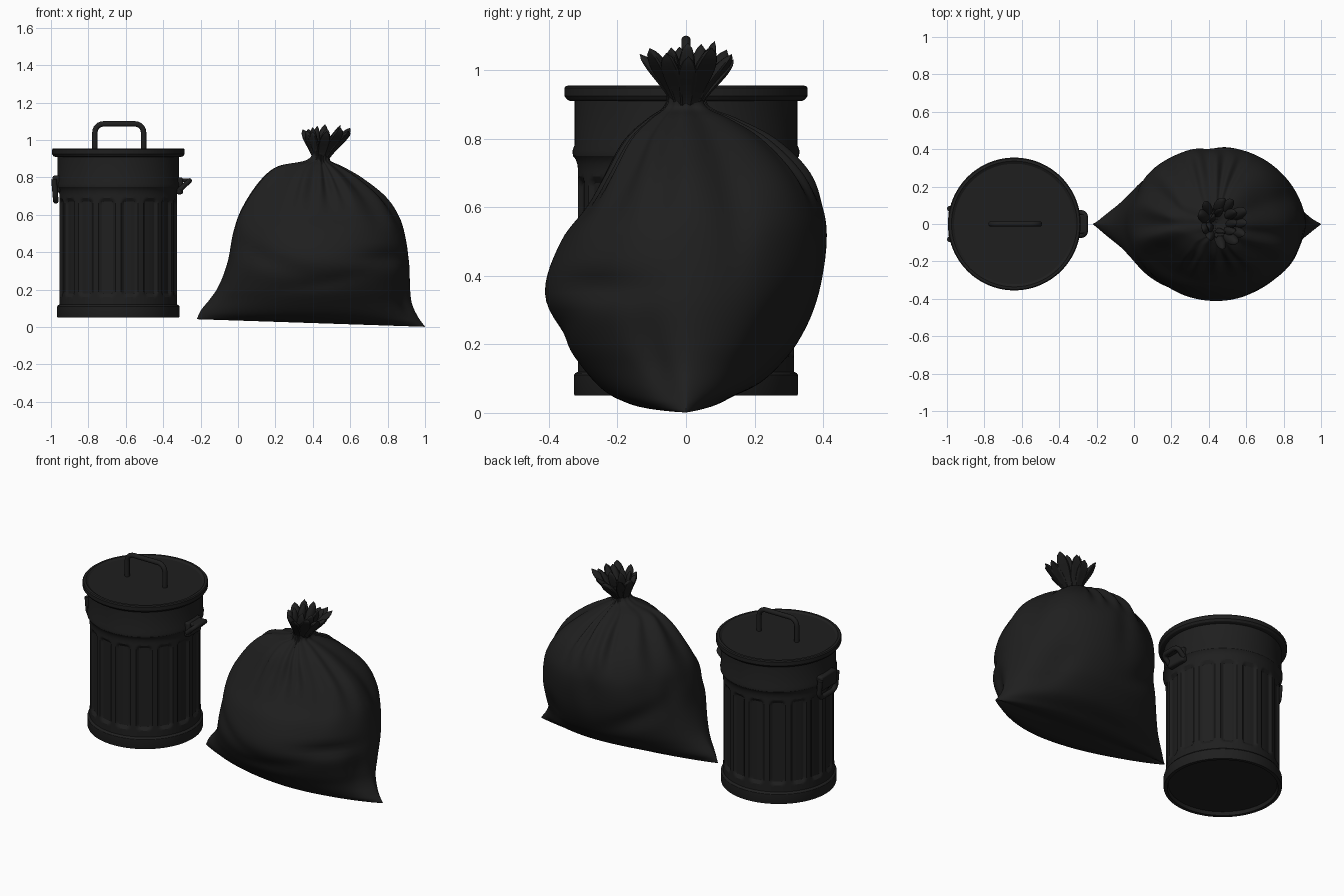
import bpy, bmesh, math, random
from mathutils import Vector

if "Cube" in bpy.data.objects:
    bpy.data.objects.remove(bpy.data.objects["Cube"])

random.seed(4)
TAU = 2 * math.pi


def material(name, v):
    m = bpy.data.materials.new(name)
    m.diffuse_color = (v, v, v, 1)
    m.use_nodes = True
    m.node_tree.nodes["Principled BSDF"].inputs["Base Color"].default_value = m.diffuse_color
    return m


BLACK = material("charcoal black", 0.0135)


def finish(ob, angle=35):
    ob.data.materials.clear()
    ob.data.materials.append(BLACK)
    bpy.ops.object.select_all(action='DESELECT')
    ob.select_set(True)
    bpy.context.view_layer.objects.active = ob
    bpy.ops.object.shade_smooth_by_angle(angle=math.radians(angle))


def loft(name, rings, angle=35):
    """Skin a stack of closed rings; collapsed rings merge into poles or seams."""
    bm = bmesh.new()
    rows = [[bm.verts.new(p) for p in r] for r in rings]
    n = len(rows[0])
    for a, b in zip(rows, rows[1:]):
        for i in range(n):
            j = (i + 1) % n
            bm.faces.new((a[i], a[j], b[j], b[i]))
    bmesh.ops.remove_doubles(bm, verts=bm.verts, dist=1e-5)
    bmesh.ops.recalc_face_normals(bm, faces=bm.faces)
    me = bpy.data.meshes.new(name)
    bm.to_mesh(me)
    bm.free()
    ob = bpy.data.objects.new(name, me)
    bpy.context.collection.objects.link(ob)
    finish(ob, angle)
    return ob


def tube(name, pts, radius):
    cu = bpy.data.curves.new(name, 'CURVE')
    cu.dimensions = '3D'
    cu.bevel_depth = radius
    cu.bevel_resolution = 3
    cu.use_fill_caps = True
    sp = cu.splines.new('POLY')
    sp.points.add(len(pts) - 1)
    for p, q in zip(sp.points, pts):
        p.co = (*q, 1)
    ob = bpy.data.objects.new(name, cu)
    bpy.context.collection.objects.link(ob)
    bpy.ops.object.select_all(action='DESELECT')
    ob.select_set(True)
    bpy.context.view_layer.objects.active = ob
    bpy.ops.object.convert(target='MESH')
    finish(bpy.context.object, 50)


def u_path(a, b, out, r):
    """U-shaped path from a to b, reaching along out, with rounded corners."""
    a, b, out = Vector(a), Vector(b), Vector(out)
    d, o = (b - a).normalized(), out.normalized()
    turn = [k / 6 * math.pi / 2 for k in range(7)]
    first = [a + out + d * r * (1 - math.cos(t)) - o * r * (1 - math.sin(t)) for t in turn]
    last = [b + out - d * r * (1 - math.cos(t)) - o * r * (1 - math.sin(t)) for t in turn[::-1]]
    return [a] + first + last + [b]


def box(name, centre, size, bevel):
    bpy.ops.mesh.primitive_cube_add(size=1, location=centre)
    ob = bpy.context.object
    ob.name = name
    ob.scale = size
    bpy.ops.object.transform_apply(location=False, rotation=False, scale=True)
    m = ob.modifiers.new("bevel", 'BEVEL')
    m.width, m.segments = bevel, 2
    finish(ob)


def smooth(a, b, v):
    t = min(1, max(0, (v - a) / (b - a)))
    return t * t * (3 - 2 * t)


# ---------- metal bin ----------
CX, SLOTS = -0.64, 16


def turned(name, profile, seg, dent=None):
    rings = []
    for r, z in profile:
        ring = []
        for i in range(seg):
            t = TAU * i / seg
            q = r - (dent(t, z) if dent and r > 0.308 else 0)
            ring.append((CX + q * math.cos(t), q * math.sin(t), z))
        rings.append(ring)
    loft(name, rings, 30)


def slot_dent(t, z):
    # pressed vertical slots with rounded ends
    if not 0.13 < z < 0.71:
        return 0
    u = abs((t / TAU * SLOTS) % 1 - 0.5) * TAU * 0.315 / SLOTS
    d = math.hypot(max(u - 0.02, 0), max(abs(z - 0.425) - 0.235, 0))
    return 0.013 * (1 - smooth(0.013, 0.027, d))


body = [(0, 0.07), (0.3, 0.07), (0.306, 0.05), (0.325, 0.05), (0.327, 0.056),
        (0.327, 0.11), (0.323, 0.116), (0.315, 0.12)]
body += [(0.315, 0.13 + 0.58 * k / 58) for k in range(59)]
body += [(0.317, 0.725), (0.322, 0.74), (0.33, 0.75), (0.331, 0.765), (0.325, 0.782),
         (0.325, 0.93), (0, 0.93)]
turned("bin_body", body, SLOTS * 16, slot_dent)
turned("bin_lid", [(0, 0.91), (0.338, 0.91), (0.347, 0.914), (0.355, 0.925), (0.355, 0.948),
                   (0.35, 0.954), (0.336, 0.955), (0.33, 0.951), (0.322, 0.946), (0, 0.946)], 96)
tube("lid_handle", u_path((CX - 0.125, 0, 0.94), (CX + 0.135, 0, 0.94), (0, 0, 0.146), 0.045), 0.0145)

# side handles: right one lifted, left one hanging
box("right_bracket", (-0.312, 0, 0.755), (0.035, 0.13, 0.09), 0.01)
tube("right_handle", u_path((-0.31, -0.06, 0.735), (-0.31, 0.06, 0.735), (0.05, 0, 0.047), 0.025), 0.014)
box("right_flap", (-0.288, 0, 0.785), (0.06, 0.10, 0.02), 0.006)
box("left_bracket", (-0.97, 0, 0.765), (0.042, 0.15, 0.09), 0.01)
tube("left_handle", u_path((-0.984, -0.082, 0.79), (-0.984, 0.082, 0.79), (0.01, 0, -0.115), 0.04), 0.0155)

# ---------- tied bag ----------
BX, SEG = 0.44, 192
# height, left x, right x, front y, back y, corner sharpness
SECTIONS = [
    (0.02, -0.205, 0.985, 0, 0, 1.8),
    (0.01, -0.22, 1.0, -0.12, 0.08, 1.6),
    (0.03, -0.212, 0.985, -0.195, 0.14, 1.5),
    (0.065, -0.195, 0.96, -0.25, 0.22, 1.45),
    (0.13, -0.15, 0.93, -0.305, 0.285, 1.3),
    (0.21, -0.105, 0.92, -0.355, 0.335, 1.12),
    (0.35, -0.055, 0.915, -0.412, 0.39, 1.0),
    (0.50, -0.028, 0.89, -0.365, 0.415, 0.95),
    (0.60, 0.0, 0.85, -0.29, 0.405, 0.95),
    (0.70, 0.06, 0.775, -0.228, 0.355, 0.97),
    (0.80, 0.14, 0.65, -0.168, 0.25, 1.0),
    (0.86, 0.22, 0.55, -0.105, 0.14, 1.0),
    (0.887, 0.35, 0.495, -0.068, 0.075, 1.0),
    (0.915, 0.392, 0.49, -0.055, 0.055, 1.0),
    (0.95, 0.388, 0.50, -0.058, 0.06, 1.0),
    (0.99, 0.39, 0.52, -0.07, 0.075, 1.0),
    (0.97, 0.44, 0.44, 0, 0, 1.0)]
# soft creases: angle, height, angular width, height width, slant, depth
CREASES = [(-42, 0.37, 24, 0.04, 0.0, 0.06), (50, 0.22, 12, 0.12, 0.1, 0.05),
           (-125, 0.36, 25, 0.05, -0.15, 0.035), (-80, 0.25, 30, 0.04, 0.1, 0.025),
           (125, 0.32, 22, 0.06, 0.2, 0.05), (95, 0.55, 8, 0.2, 0, 0.035),
           (160, 0.5, 9, 0.15, 0.2, 0.03), (20, 0.58, 8, 0.16, 0.1, 0.03),
           (-20, 0.18, 10, 0.12, 0.2, 0.04)]


def spline(p, t):
    i = min(int(t), len(p) - 2)
    f = t - i
    a, b, c, d = (p[min(max(k, 0), len(p) - 1)] for k in range(i - 1, i + 3))
    return [0.5 * (2 * y + (z - x) * f + (2 * x - 5 * y + 4 * z - w) * f * f
                   + (3 * y - x - 3 * z + w) * f ** 3) for x, y, z, w in zip(a, b, c, d)]


def fold(t, z):
    # gathers towards the knot, tight pleats front and back, then soft creases
    g = smooth(0.45, 0.85, z) * (1 - 0.5 * smooth(0.86, 0.92, z))
    f = 1 + 0.055 * g * math.sin(9 * t + 1.6 * math.sin(2 * t + 1))
    near = smooth(0.82, 0.97, abs(math.sin(t)))
    f += 0.06 * near * smooth(0.58, 0.78, z) * (math.cos(24 * t) - 0.3)
    for ang, h, wa, wh, slant, depth in CREASES:
        d = (t - math.radians(ang) + math.pi) % TAU - math.pi
        f -= depth * math.exp(-(d / math.radians(wa)) ** 2 - ((z - h - slant * d) / wh) ** 2)
    return f


rings = []
STEP = 6
for k in range((len(SECTIONS) - 1) * STEP + 1):
    z, xl, xr, yf, yb, p = spline(SECTIONS, k / STEP)
    ring = []
    for i in range(SEG):
        t = TAU * i / SEG
        c, s = math.cos(t), math.sin(t)
        f = 1 + (fold(t, z) - 1) * smooth(0.02, 0.1, z)
        x = BX + f * c * ((xr - BX) if c > 0 else (BX - xl))
        y = f * abs(s) ** p * (yb if s > 0 else yf)
        # the underside rises gently to the left and to the back
        tilt = 0.02 * (BX - x) / 0.6 + 0.01 + 0.08 * max(y, 0)
        ring.append((x, y, max(0, z + tilt * (1 - smooth(0.02, 0.3, z)))))
    rings.append(ring)
loft("bag_body", rings, 60)


# gathered frill above the knot: flattened pleats with blunt tips
def pleat(name, ang, reach, top, width):
    d = Vector((math.cos(ang), math.sin(ang), 0))
    side = Vector((-d.y, d.x, 0))
    out = []
    for k in range(13):
        s = k / 12
        c = Vector((BX + 0.04 * s, 0.015 * s, 0.88 + (top - 0.88) * s ** 0.9))
        c += d * (0.03 + (reach - 0.03) * s ** 1.4)
        w = 0 if k == 12 else 0.014 * (1 - s) + width * math.sin(math.pi * s ** 1.9) ** 0.6
        out.append([c + side * w * math.cos(TAU * i / 12)
                    + (d - Vector((0, 0, 0.5))) * w * (0.5 * math.sin(TAU * i / 12)
                                                      + 0.35 * math.cos(TAU * i / 12) ** 2)
                    for i in range(12)])
    loft(name, out, 50)


for i in range(11):
    pleat("frill_outer_%d" % i, TAU * i / 11 + random.uniform(-0.12, 0.12),
          random.uniform(0.12, 0.155), random.uniform(1.02, 1.07), random.uniform(0.022, 0.03))
for i in range(7):
    pleat("frill_inner_%d" % i, TAU * i / 7 + random.uniform(-0.2, 0.2),
          random.uniform(0.055, 0.1), random.uniform(1.06, 1.085), random.uniform(0.02, 0.027))
